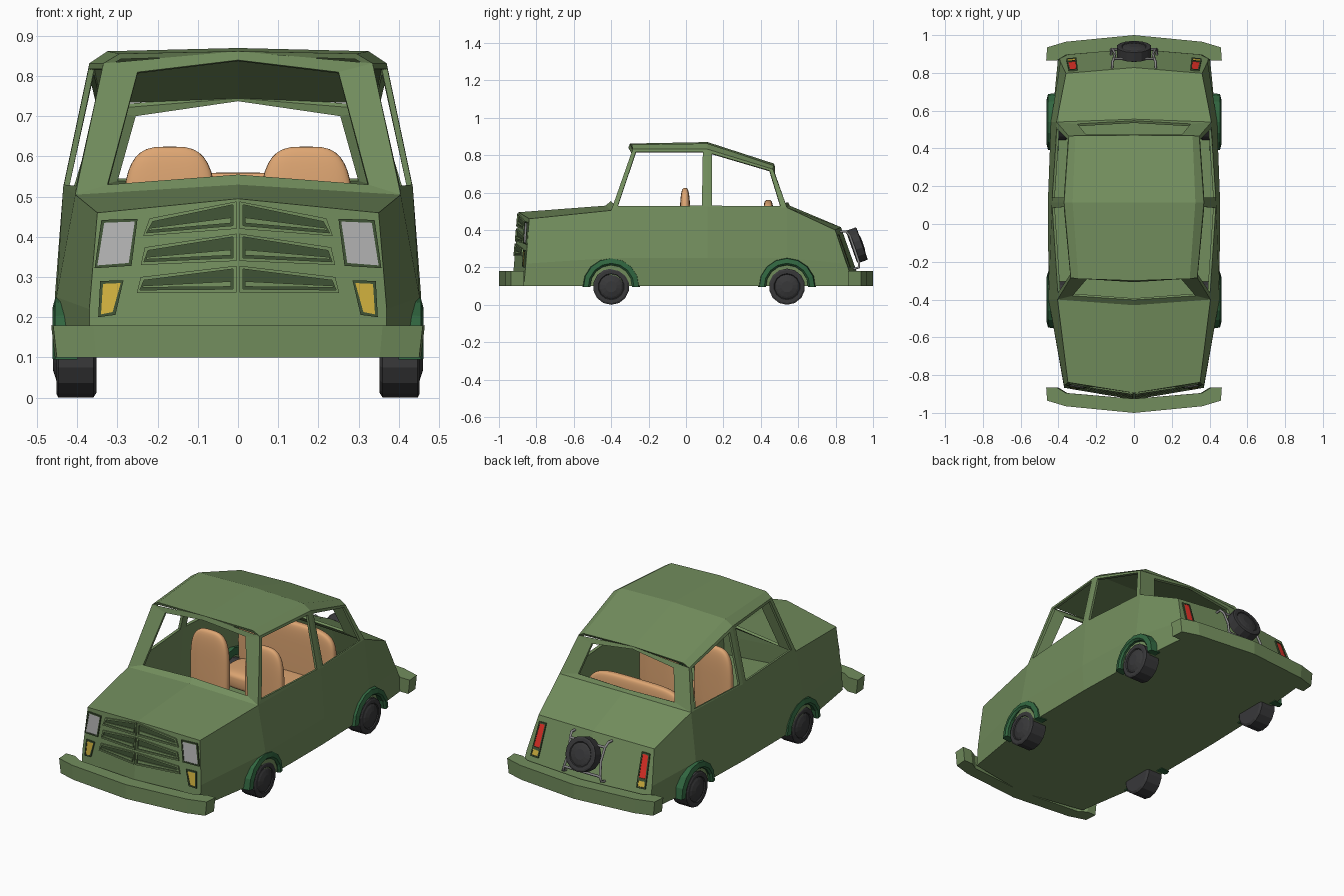
import bpy, bmesh, math
from mathutils import Vector, Matrix

if "Cube" in bpy.data.objects:
    bpy.data.objects.remove(bpy.data.objects["Cube"])

def material(name, c):
    m = bpy.data.materials.new(name)
    m.diffuse_color = (*c, 1)
    m.use_nodes = True
    m.node_tree.nodes["Principled BSDF"].inputs["Base Color"].default_value = m.diffuse_color
    return m

GREEN = material("body_green", (0.17, 0.27, 0.11))
SHADE = material("grille_green", (0.05, 0.085, 0.035))
ARCH = material("arch_green", (0.03, 0.13, 0.05))
TAN = material("seat_tan", (0.73, 0.38, 0.17))
BLACK = material("tyre", (0.04, 0.04, 0.042))
RED = material("lamp_red", (0.75, 0.03, 0.02))
AMBER = material("lamp_amber", (0.65, 0.45, 0.05))
GLASS = material("lamp_grey", (0.45, 0.45, 0.45))
STEEL = material("rack_grey", (0.25, 0.25, 0.25))

def finish(name, bm, mat, smooth=False, recalc=True):
    if recalc:
        bmesh.ops.recalc_face_normals(bm, faces=bm.faces)
    me = bpy.data.meshes.new(name)
    bm.to_mesh(me)
    bm.free()
    me.materials.append(mat)
    ob = bpy.data.objects.new(name, me)
    bpy.context.collection.objects.link(ob)
    if smooth:
        me.polygons.foreach_set("use_smooth", [True] * len(me.polygons))
    return ob

def face(bm, pts):
    return bm.faces.new([bm.verts.new(p) for p in pts])

def extrude(bm, f, vec):
    r = bmesh.ops.extrude_face_region(bm, geom=[f])
    bmesh.ops.translate(bm, vec=vec, verts=[v for v in r["geom"] if isinstance(v, bmesh.types.BMVert)])

# Planes of the V-shaped nose and tail
def nose(x, z):
    return -0.93 + 0.09 * (z - 0.1) + 0.17 * abs(x)

def tail(x, z):
    return 0.94 - 0.355 * (z - 0.1) - 0.1 * abs(x)

def on(surf, x, z):
    return (x, surf(x, z), z)

# Body shell: lofted half, open cabin, window frames and roof, then mirrored
bm = bmesh.new()
A, B, E = (0.405, -0.40, 0.505), (0.435, 0.115, 0.525), (0.41, 0.54, 0.52)
D, C, F = (0.335, -0.285, 0.832), (0.37, 0.115, 0.832), (0.345, 0.465, 0.725)
stations = [  # floor centre, sill, crease, belt, top centre
    [on(nose, 0, .10), on(nose, .37, .10), on(nose, .37, .22), on(nose, .35, .46), on(nose, 0, .495)],
    [(0, -.40, .10), (.445, -.40, .10), (.452, -.40, .25), A, (0, -.43, .53)],
    [(0, .115, .10), (.447, .115, .10), (.456, .115, .25), B, None],
    [(0, .54, .10), (.435, .54, .10), (.44, .54, .25), E, (0, .555, .53)],
    [on(tail, 0, .10), on(tail, .40, .10), on(tail, .39, .22), on(tail, .36, .40), on(tail, 0, .415)]]
for i in range(4):
    p, q = stations[i], stations[i + 1]
    for j in range(4 if i in (0, 3) else 3):
        face(bm, (p[j], q[j], q[j + 1], p[j + 1]))
for surf, s in ((nose, stations[0]), (tail, stations[4])):
    mid = on(surf, 0, 0.22)
    face(bm, (s[0], s[1], s[2], mid))
    face(bm, (mid, s[2], s[3], s[4]))

def frame(outer, inner, closed):
    n = len(outer)
    for k in range(n if closed else n - 1):
        m = (k + 1) % n
        face(bm, (outer[k], outer[m], inner[m], inner[k]))

front_top, rear_top = (0, -.30, .862), (0, .47, .755)
frame([(0, -.43, .53), A, D, front_top],
      [(0, -.402, .555), (.325, -.38, .53), (.25, -.292, .81), (0, -.308, .84)], False)
frame([(0, .555, .53), E, F, rear_top],
      [(0, .547, .548), (.30, .53, .545), (.255, .475, .705), (0, .475, .742)], False)
frame([A, B, C, D],
      [(.403, -.365, .527), (.433, .085, .53), (.372, .09, .818), (.338, -.268, .818)], True)
frame([B, E, F, C],
      [(.433, .14, .53), (.408, .505, .527), (.35, .447, .718), (.372, .14, .808)], True)
roof = [[front_top, (.295, -.29, .856), D], [(0, .115, .87), (.325, .115, .862), C],
        [rear_top, (.31, .468, .745), F]]
for i in range(2):
    for j in range(2):
        face(bm, (roof[i][j], roof[i + 1][j], roof[i + 1][j + 1], roof[i][j + 1]))
face(bm, (roof[0][0], roof[0][1], D))
face(bm, (roof[2][0], roof[2][1], F))
bmesh.ops.remove_doubles(bm, verts=bm.verts, dist=0.0005)
# the small gable triangles close only a sliver of the roof ends: drop them
bmesh.ops.delete(bm, geom=[f for f in bm.faces if len(f.verts) == 3], context="FACES")
copy = bmesh.ops.duplicate(bm, geom=bm.verts[:] + bm.edges[:] + bm.faces[:])["geom"]
bmesh.ops.scale(bm, vec=(-1, 1, 1), verts=[v for v in copy if isinstance(v, bmesh.types.BMVert)])
bmesh.ops.remove_doubles(bm, verts=bm.verts, dist=0.0005)
bmesh.ops.recalc_face_normals(bm, faces=bm.faces)
bm.normal_update()
if min(bm.faces, key=lambda f: f.calc_center_median().z).normal.z > 0:
    bmesh.ops.reverse_faces(bm, faces=bm.faces[:])
body = finish("body_shell", bm, GREEN, recalc=False)
sol = body.modifiers.new("thickness", "SOLIDIFY")
sol.thickness, sol.offset = 0.014, -1

# Bumpers
half = [(0, -1.0), (.36, -.965), (.46, -.935), (.465, -.865), (.41, -.865), (.36, -.895), (0, -.925)]
outline = half + [(-x, y) for x, y in half[-2:0:-1]]
for name, s in (("front_bumper", 1), ("rear_bumper", -1)):
    bm = bmesh.new()
    extrude(bm, face(bm, [(x * 0.98, y * s, 0.10) for x, y in outline]), (0, 0, 0.08))
    for v in bm.verts:
        if v.co.z > 0.15:
            v.co.x /= 0.98
    finish(name, bm, GREEN)

# Lamps and grilles: plates laid on the nose or tail plane
def inset(pts, t):
    cx, cz = (sum(p[k] for p in pts) / len(pts) for k in (0, 1))
    return [(x - math.copysign(t, x - cx), z - math.copysign(t, z - cz)) for x, z in pts]

def plate(name, pts, surf, height, mat, side):
    out = -1 if surf is nose else 1
    bm = bmesh.new()
    f = face(bm, [(side * x, surf(x, z) - 0.006 * out, z) for x, z in pts])
    extrude(bm, f, (0, out * (0.006 + height), 0))
    finish(name, bm, mat)

def rim(name, pts, surf, height, width, mat, side):
    out = -1 if surf is nose else 1
    bm = bmesh.new()
    inn = inset(pts, width)
    rows = [[bm.verts.new((side * x, surf(x, z) + out * h, z)) for x, z in p]
            for p, h in ((pts, -.006), (pts, height), (inn, height), (inn, -.006))]
    for a in range(4):
        for k in range(4):
            m, b = (k + 1) % 4, (a + 1) % 4
            bm.faces.new((rows[a][k], rows[a][m], rows[b][m], rows[b][k]))
    finish(name, bm, mat)

lamps = [("headlamp", nose, GLASS, [(.25, .445), (.34, .442), (.357, .322), (.265, .328)]),
         ("turn_lamp", nose, AMBER, [(.285, .292), (.343, .29), (.348, .20), (.305, .206)]),
         ("tail_lamp", tail, RED, [(.298, .375), (.345, .372), (.355, .243), (.303, .243)]),
         ("rear_turn_lamp", tail, AMBER, [(.303, .243), (.355, .243), (.358, .20), (.306, .20)])]
grilles = [[(.004, .488), (.22, .446), (.236, .402), (.004, .420)],
           [(.004, .408), (.232, .374), (.242, .330), (.004, .340)],
           [(.004, .328), (.242, .300), (.252, .260), (.004, .262)]]
for side, tag in ((-1, "_right"), (1, "_left")):
    for name, surf, mat, pts in lamps:
        rim(name + "_rim" + tag, pts, surf, 0.008, 0.007, SHADE, side)
        plate(name + tag, inset(pts, 0.006), surf, 0.005, mat, side)
    for i, g in enumerate(grilles):
        label = f"{tag}_{i + 1}"
        rim("grille_rim" + label, g, nose, 0.008, 0.008, GREEN, side)
        plate("grille_back" + label, inset(g, 0.007), nose, 0.001, SHADE, side)
        a, b, c, d = inset(g, 0.014)
        low = lambda p, q: (q[0], q[1] + 0.35 * (p[1] - q[1]))
        plate("grille_slat" + label, [low(a, d), low(b, c), c, d], nose, 0.006, GREEN, side)

# Wheels: turned profile around local x
def wheel(name, matrix):
    prof = [(0, .085), (.008, .097), (.095, .097), (.10, .088), (.099, .07), (.094, .066), (.10, .055), (.108, .03)]
    bm, n = bmesh.new(), 14
    rings = [[bm.verts.new((x, r * math.sin(2 * math.pi * k / n), -r * math.cos(2 * math.pi * k / n)))
              for k in range(n)] for x, r in prof]
    for p, q in zip(rings, rings[1:]):
        for k in range(n):
            bm.faces.new((p[k], p[(k + 1) % n], q[(k + 1) % n], q[k]))
    bm.faces.new(rings[0])
    bm.faces.new(rings[-1])
    bmesh.ops.transform(bm, matrix=matrix, verts=bm.verts)
    finish(name, bm, BLACK)

# Wheel arches: faceted half rings with a chamfered outer edge
def arch(name, side, yc):
    bm = bmesh.new()
    prof = [(.40, .112), (.452, .112), (.462, .122), (.455, .148), (.40, .155)]
    rings = []
    for k in range(9):
        t = math.radians(-2 + 184 * k / 8)
        rings.append([bm.verts.new((side * x, yc + r * math.cos(t), 0.10 + r * math.sin(t))) for x, r in prof])
    for p, q in zip(rings, rings[1:]):
        for k in range(5):
            bm.faces.new((p[k], p[(k + 1) % 5], q[(k + 1) % 5], q[k]))
    bm.faces.new(rings[0])
    bm.faces.new(rings[-1])
    finish(name, bm, ARCH)

for end, yc in (("front", -0.40), ("rear", 0.54)):
    for side, tag in ((-1, "right"), (1, "left")):
        turn = Matrix.Rotation(0 if side > 0 else math.pi, 4, "Z")
        wheel(f"{end}_wheel_{tag}", Matrix.Translation((side * 0.352, yc, 0.097)) @ turn)
        arch(f"{end}_arch_{tag}", side, yc)

# Spare wheel on the tail, axis along the tail normal
axis = Vector((0, 0.94, 0.335)).to_track_quat("X", "Z").to_matrix().to_4x4()
wheel("spare_wheel", Matrix.Translation((0, 0.885, 0.308)) @ axis @ Matrix.Diagonal((0.6, 0.95, 0.95, 1)))

# Spare wheel rack
def tube(name, pts):
    cu = bpy.data.curves.new(name, "CURVE")
    cu.dimensions, cu.bevel_depth, cu.bevel_resolution = "3D", 0.007, 1
    sp = cu.splines.new("POLY")
    sp.points.add(len(pts) - 1)
    for p, c in zip(sp.points, pts):
        p.co = (*c, 1)
    cu.materials.append(STEEL)
    bpy.context.collection.objects.link(bpy.data.objects.new(name, cu))

for s, tag in ((-1, "right"), (1, "left")):
    tube("rack_post_" + tag, [(s * .115, .82, .39), (s * .115, .855, .393), (s * .108, .875, .37),
                              (s * .10, .90, .30), (s * .112, .925, .225), (s * .12, .925, .20), (s * .12, .89, .19)])
for z, y in ((.37, .875), (.225, .925)):
    tube("rack_bar_top" if z > .3 else "rack_bar_bottom", [(-.112, y, z), (.112, y, z)])

# Seats: rounded cushions from a squared-off sphere
def cushion(name, centre, size, power):
    bm = bmesh.new()
    bmesh.ops.create_uvsphere(bm, u_segments=32, v_segments=20, radius=1)
    for v in bm.verts:
        v.co = [c + s * math.copysign(abs(k) ** power, k) if abs(k) > 1e-5 else c
                for c, s, k in zip(centre, size, v.co)]
    finish(name, bm, TAN, smooth=True)

for s, tag in ((-1, "right"), (1, "left")):
    cushion("seat_back_" + tag, (s * .17, -.005, .40), (.117, .028, .225), 0.6)
    cushion("seat_base_" + tag, (s * .17, -.11, .24), (.117, .13, .05), 0.6)
cushion("rear_seat_back", (0, .44, .37), (.30, .028, .19), 0.45)
cushion("rear_seat_base", (0, .34, .24), (.30, .12, .05), 0.45)
